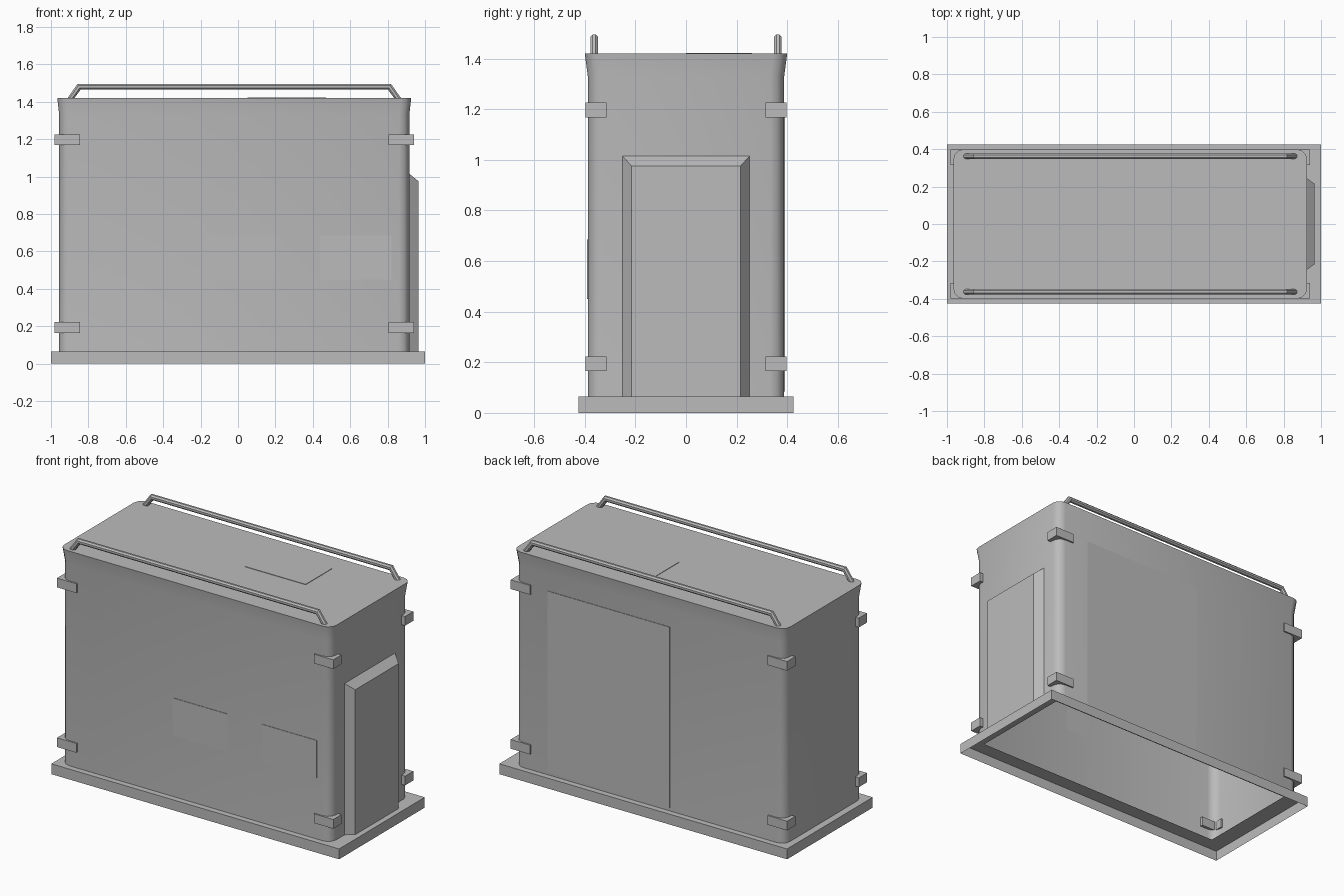
import bpy, bmesh, math

old = bpy.data.objects.get("Cube")
if old:
    bpy.data.objects.remove(old, do_unlink=True)

GREY = (0.5, 0.5, 0.5, 1)
grey = bpy.data.materials.new("plain grey")
grey.use_nodes = True
grey.diffuse_color = GREY
grey.node_tree.nodes["Principled BSDF"].inputs["Base Color"].default_value = GREY

CX = -0.02      # the body sits slightly off the base centre
HX, HY = 0.936, 0.388


def finish(name, bm, smooth=False):
    bmesh.ops.recalc_face_normals(bm, faces=bm.faces)
    mesh = bpy.data.meshes.new(name)
    bm.to_mesh(mesh)
    bm.free()
    mesh.materials.append(grey)
    obj = bpy.data.objects.new(name, mesh)
    bpy.context.collection.objects.link(obj)
    if smooth:
        bpy.ops.object.select_all(action='DESELECT')
        bpy.context.view_layer.objects.active = obj
        obj.select_set(True)
        bpy.ops.object.shade_smooth_by_angle(angle=math.radians(40))
    return obj


def loft(name, rings, caps=(True, True), smooth=False):
    """Skin a list of equal-length point rings."""
    bm = bmesh.new()
    loops = [[bm.verts.new(p) for p in ring] for ring in rings]
    for a, b in zip(loops, loops[1:]):
        for i in range(len(a)):
            j = (i + 1) % len(a)
            bm.faces.new((a[i], a[j], b[j], b[i]))
    if caps[0]:
        bm.faces.new(loops[0])
    if caps[1]:
        bm.faces.new(loops[-1])
    return finish(name, bm, smooth)


def rect(hx, hy, z):
    return [(-hx, -hy, z), (hx, -hy, z), (hx, hy, z), (-hx, hy, z)]


def box(name, x0, x1, y0, y1, z0, z1):
    ring = [(x0, y0), (x1, y0), (x1, y1), (x0, y1)]
    return loft(name, [[(x, y, z) for x, y in ring] for z in (z0, z1)])


def rounded(hx, hy, r, z, steps=3):
    pts = []
    for q, (sx, sy) in enumerate([(1, 1), (-1, 1), (-1, -1), (1, -1)]):
        for k in range(steps + 1):
            a = math.pi / 2 * (q + k / steps)
            pts.append((CX + sx * (hx - r) + r * math.cos(a),
                        sy * (hy - r) + r * math.sin(a), z))
    return pts


# Hollow base skirt with a flange, open underneath
loft("base_skirt", [rect(1, 0.425, 0), rect(1, 0.425, 0.065),
                    rect(0.89, 0.335, 0.065)], caps=(False, False))

# Open-bottomed body shell, flaring out at the roof
loft("body_shell", [rounded(HX, HY, 0.055, 0.065), rounded(HX, HY, 0.055, 1.33),
                    rounded(HX + 0.01, 0.4, 0.055, 1.42)],
     caps=(False, True), smooth=True)

# Bevelled end door
door = []
for x, hw, top in ((0.91, 0.255, 1.02), (0.965, 0.215, 0.975)):
    door.append([(x, -hw, 0.065), (x, hw, 0.065), (x, hw, top), (x, -hw, top)])
loft("end_door", door)

# L-shaped corner brackets
for sx, side in ((1, "left"), (-1, "right")):
    for sy, end in ((-1, "front"), (1, "back")):
        for z, level in ((0.165, "lower"), (1.168, "upper")):
            profile = [(0.96, 0.397), (0.825, 0.397), (0.825, 0.37),
                       (0.925, 0.37), (0.925, 0.315), (0.96, 0.315)]
            loft(f"{level}_{end}_{side}_bracket",
                 [[(CX + sx * x, sy * y, h) for x, y in profile]
                  for h in (z, z + 0.058)])

# Roof rails: tube with mitred bends
R = 0.0165
path = [(-0.873, 1.42, -1.2, 0), (-0.83, 1.48, -0.54, 1),
        (0.83, 1.48, 0.54, 1), (0.873, 1.42, 1.2, 0)]
for y, end in ((-0.363, "front"), (0.363, "back")):
    rings = []
    for x, z, mx, mz in path:
        angles = [math.pi / 4 * (k + 0.5) for k in range(8)]
        rings.append([(CX + x + mx * R * math.sin(a), y + R * math.cos(a),
                       z + mz * R * math.sin(a)) for a in angles])
    loft(f"{end}_roof_rail", rings)

# Thin flush panels
T = 0.003
box("back_panel", -0.16, 0.69, HY, HY + T, 0.085, 1.22)
box("roof_hatch", 0.05, 0.47, 0, 0.26, 1.42, 1.42 + T)
for x, name in ((-0.18, "front_right_plate"), (0.44, "front_left_plate")):
    box(name, x, x + 0.38, -HY - T, -HY, 0.45, 0.685)
